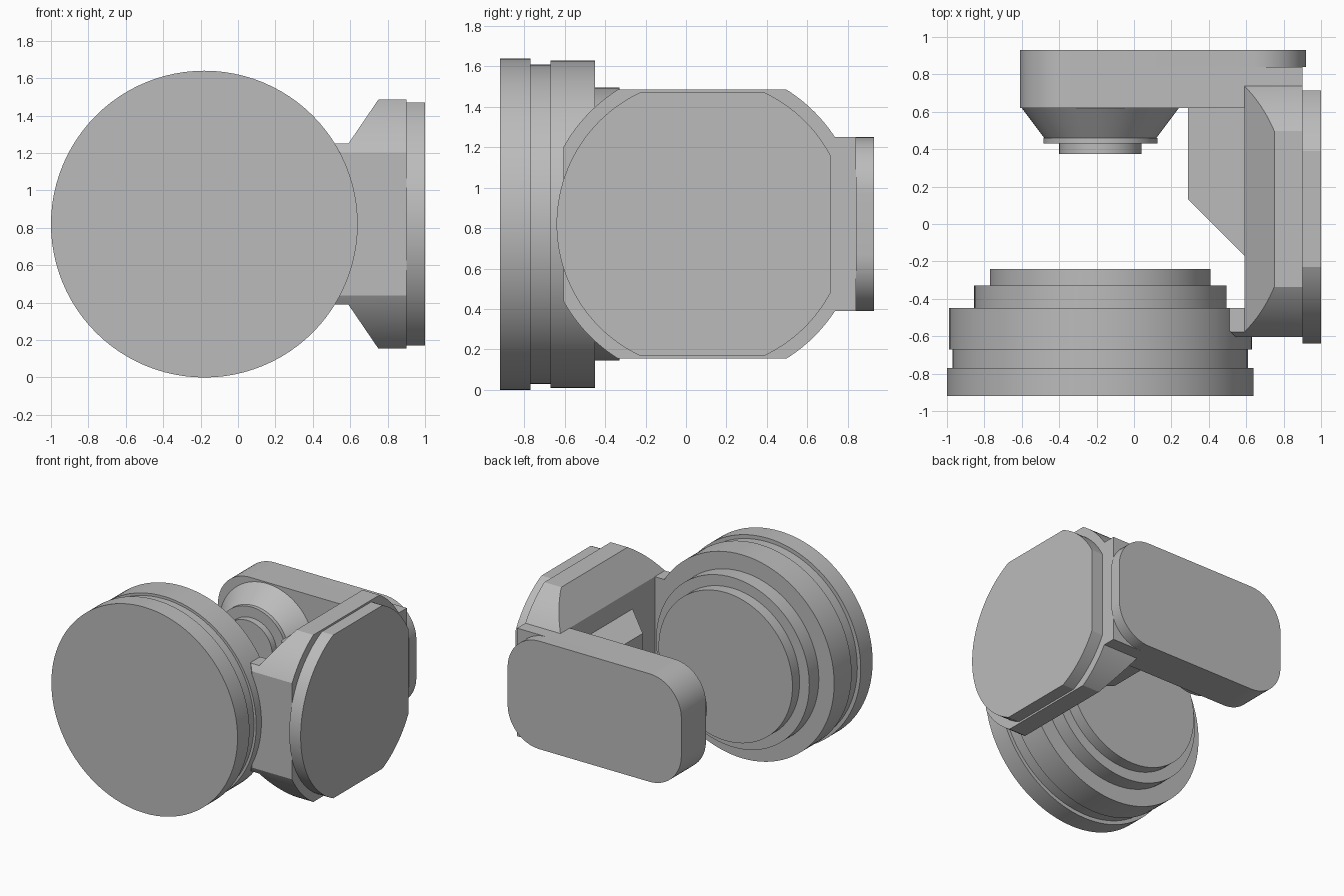
import bpy, bmesh, math
from mathutils import Vector

cube = bpy.data.objects.get("Cube")
if cube:
    bpy.data.objects.remove(cube, do_unlink=True)

MID_Z = 0.82       # height shared by every part
HALF = 0.43        # half height of the arm
DRUM_X = -0.18     # common axis of drum and knob
HUB_Y = 0.08       # centre of the round side housing

grey = bpy.data.materials.new("plain grey")
grey.use_nodes = True
grey.diffuse_color = (0.5, 0.5, 0.5, 1)
grey.node_tree.nodes["Principled BSDF"].inputs["Base Color"].default_value = (0.5, 0.5, 0.5, 1)


def finish(bm, name):
    bmesh.ops.recalc_face_normals(bm, faces=bm.faces)
    mesh = bpy.data.meshes.new(name)
    bm.to_mesh(mesh)
    bm.free()
    obj = bpy.data.objects.new(name, mesh)
    bpy.context.collection.objects.link(obj)
    mesh.materials.append(grey)
    bpy.ops.object.select_all(action='DESELECT')
    obj.select_set(True)
    bpy.context.view_layer.objects.active = obj
    bpy.ops.object.shade_smooth_by_angle(angle=math.radians(20))
    return obj


def lathe(name, profile, sides=96):
    """Revolve (radius, y) points about the drum axis."""
    bm = bmesh.new()
    rings = []
    for r, y in profile:
        rings.append([bm.verts.new((DRUM_X + r * math.cos(a), y, MID_Z + r * math.sin(a)))
                      for a in (math.tau * i / sides for i in range(sides))])
    for a, b in zip(rings, rings[1:]):
        for i in range(sides):
            j = (i + 1) % sides
            bm.faces.new((a[i], a[j], b[j], b[i]))
    bm.faces.new(rings[0])
    bm.faces.new(rings[-1])
    return finish(bm, name)


def prism(points, offset):
    """Extrude a closed outline into a solid."""
    bm = bmesh.new()
    face = bm.faces.new([bm.verts.new(p) for p in points])
    out = bmesh.ops.extrude_face_region(bm, geom=[face])
    verts = [v for v in out["geom"] if isinstance(v, bmesh.types.BMVert)]
    bmesh.ops.translate(bm, verts=verts, vec=offset)
    return bm


def clip(bm, point, normal):
    """Cut off everything on the normal's side and cap the cut."""
    cut = bmesh.ops.bisect_plane(bm, geom=bm.verts[:] + bm.edges[:] + bm.faces[:],
                                 plane_co=point, plane_no=normal, clear_outer=True)
    edges = [e for e in cut["geom_cut"] if isinstance(e, bmesh.types.BMEdge)]
    bmesh.ops.holes_fill(bm, edges=[e for e in edges if e.is_boundary], sides=0)


def hub(radius, x0, x1, half, y0, y1):
    """Disc facing sideways with flats on top, bottom, front and back."""
    ring = [(x0, HUB_Y + radius * math.cos(a), MID_Z + radius * math.sin(a))
            for a in (math.tau * i / 128 for i in range(128))]
    bm = prism(ring, Vector((x1 - x0, 0, 0)))
    for s in (1, -1):
        clip(bm, (0, 0, MID_Z + s * half), (0, 0, s))
    clip(bm, (0, y0, 0), (0, -1, 0))
    clip(bm, (0, y1, 0), (0, 1, 0))
    return bm


def rounded_plate(name, x0, x1, y0, y1, r, round_right):
    """Slab with rounded corners on the left, optionally on the right."""
    pts = []
    for k, (sx, sz) in enumerate(((1, 1), (-1, 1), (-1, -1), (1, -1))):
        x = x1 if sx > 0 else x0
        if sx > 0 and not round_right:
            pts.append((x, y0, MID_Z + sz * HALF))
            continue
        for i in range(17):
            a = math.pi / 2 * (k + i / 16)
            pts.append((x - sx * r + r * math.cos(a), y0,
                        MID_Z + sz * (HALF - r) + r * math.sin(a)))
    return finish(prism(pts, Vector((0, y1 - y0, 0))), name)


# Stepped drum at the front
lathe("front_drum", [(0.82, -0.92), (0.82, -0.77), (0.79, -0.77), (0.79, -0.67),
                     (0.81, -0.67), (0.81, -0.45), (0.675, -0.45), (0.675, -0.33),
                     (0.59, -0.33), (0.59, -0.24)])

# Tapered knob on the rear arm
lathe("rear_knob", [(0.42, 0.64), (0.42, 0.62), (0.30, 0.46), (0.305, 0.46),
                    (0.305, 0.43), (0.22, 0.43), (0.22, 0.375)])

# Rear arm and its cover
rounded_plate("rear_arm", -0.61, 0.90, 0.62, 0.84, 0.28, False)
rounded_plate("rear_cover", -0.61, 0.92, 0.84, 0.93, 0.28, True)

# Side housing with sloped inner edges
bm = hub(0.785, 0.59, 0.90, 0.665, -0.605, 0.835)
for s in (1, -1):
    clip(bm, (0.59, 0, MID_Z + s * HALF), (-0.235, 0, s * 0.16))
finish(bm, "side_housing")

# Side cap
finish(hub(0.72, 0.90, 1.0, 0.65, -0.7, 0.715), "side_cap")

# Short bridge joining the housing to the drum
bm = hub(0.785, 0.51, 0.60, HALF, -0.605, -0.45)
clip(bm, (0.51, -0.57, 0), (-1, -1, 0))
finish(bm, "front_bridge")

# Inner brace with a slanted front
brace = [(0.29, 0.63), (0.29, 0.13), (0.59, -0.17), (0.60, 0.63)]
finish(prism([(x, y, MID_Z - 0.28) for x, y in brace], Vector((0, 0, 0.56))), "inner_brace")
